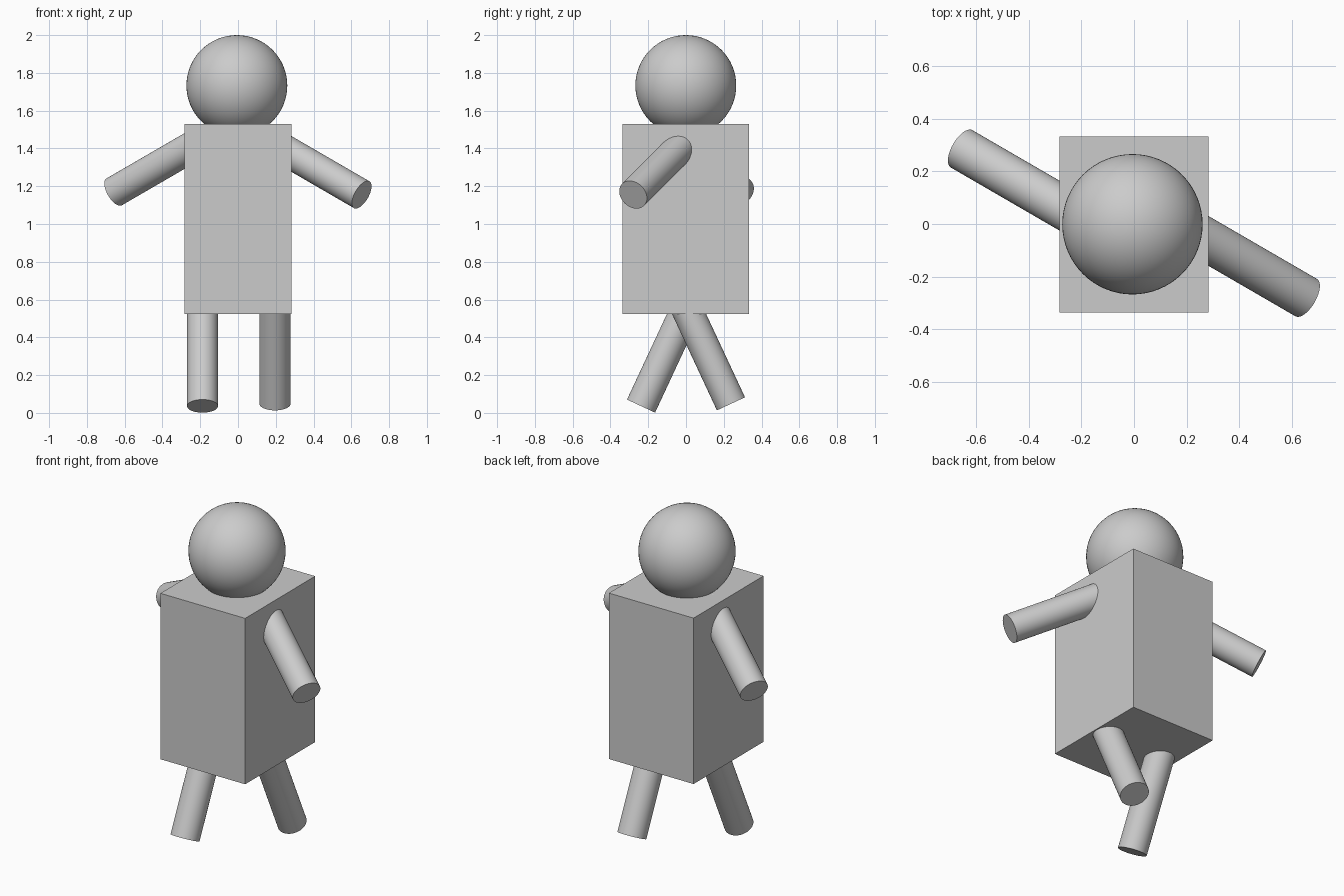
import bpy
import math
from mathutils import Vector

if "Cube" in bpy.data.objects:
    bpy.data.objects.remove(bpy.data.objects["Cube"])

grey = bpy.data.materials.new("plain grey")
grey.diffuse_color = (0.6, 0.6, 0.6, 1)
grey.use_nodes = True
grey.node_tree.nodes["Principled BSDF"].inputs["Base Color"].default_value = grey.diffuse_color


def finish(name, smooth=True):
    obj = bpy.context.object
    obj.name = name
    obj.data.materials.append(grey)
    if smooth:
        bpy.ops.object.shade_smooth_by_angle(angle=math.radians(40))
    return obj


def limb(name, end, direction, length, radius=0.082):
    """Round rod whose outer cap is centred on end."""
    d = Vector(direction).normalized()
    bpy.ops.mesh.primitive_cylinder_add(
        vertices=64, radius=radius, depth=length,
        location=Vector(end) - d * length / 2,
        rotation=d.to_track_quat('Z', 'Y').to_euler())
    finish(name)


# Box torso
bpy.ops.mesh.primitive_cube_add(size=1, location=(0, -0.002, 1.027))
bpy.context.object.scale = (0.568, 0.67, 1.005)
bpy.ops.object.transform_apply(location=False, rotation=False, scale=True)
finish("torso", smooth=False)

# Ball head, sunk slightly into the torso
bpy.ops.mesh.primitive_uv_sphere_add(
    segments=64, ring_count=32, radius=0.267, location=(-0.006, -0.001, 1.733))
finish("head")

# Arms swing down and in opposite directions
limb("right_arm", (0.655, -0.28, 1.155), (1, -0.58, -0.58), 0.64)
limb("left_arm", (-0.656, 0.286, 1.17), (-1, 0.58, -0.58), 0.64)

# Legs in a walking stride
tilt = math.tan(math.radians(25))
limb("left_leg", (-0.188, -0.238, 0.036), (0, -tilt, -1), 0.67)
limb("right_leg", (0.196, 0.238, 0.048), (0, tilt, -1), 0.67)
